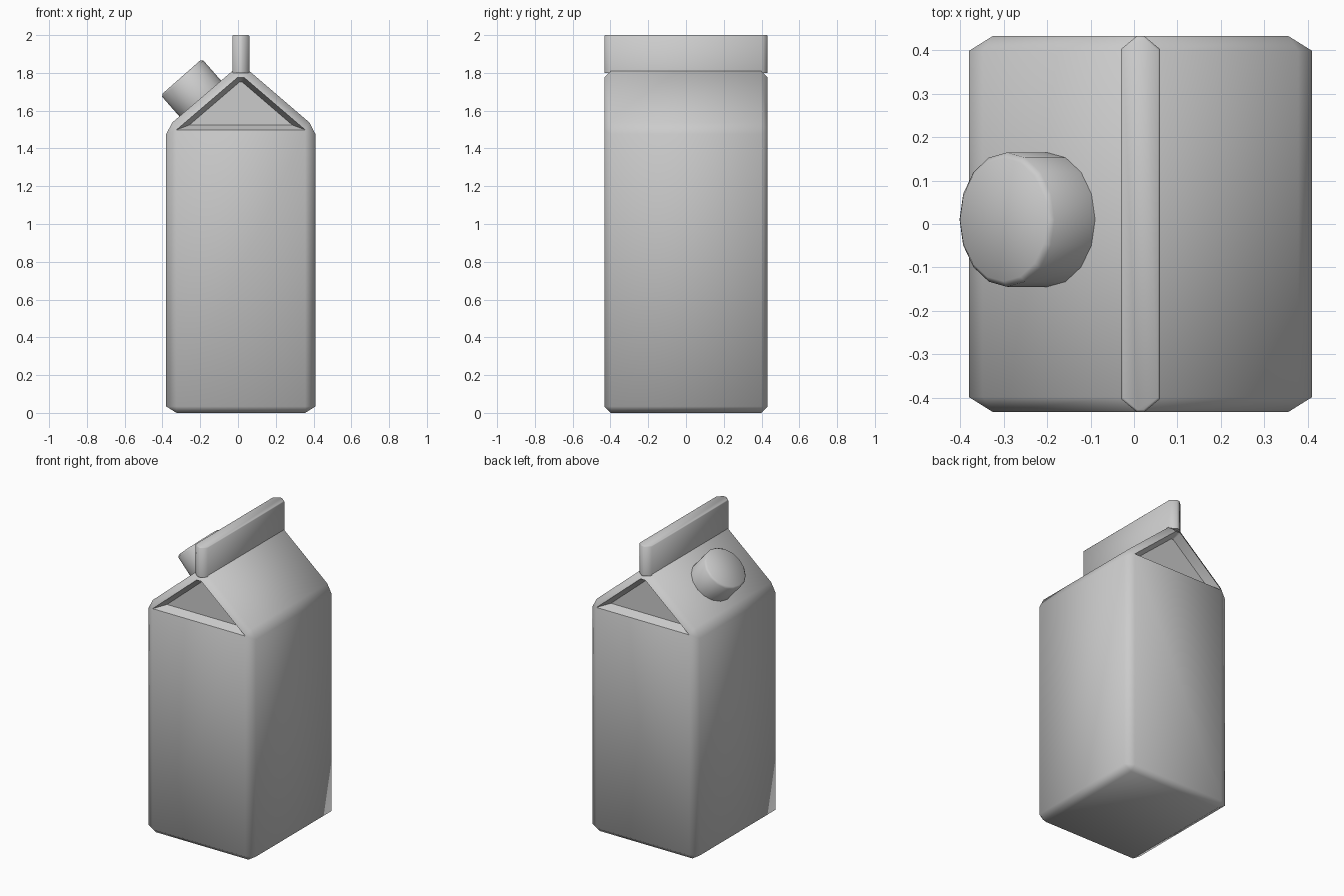
import bpy, bmesh, math
from mathutils import Matrix, Vector

if "Cube" in bpy.data.objects:
    bpy.data.objects.remove(bpy.data.objects["Cube"])

CX = 0.015        # carton centre line (the cap shifts it off zero)
HALF_Y = 0.432
STRETCH = 1.6     # chamfers are wider in x than in y

mat = bpy.data.materials.new("plain grey")
mat.diffuse_color = (0.6, 0.6, 0.6, 1)
mat.use_nodes = True
mat.node_tree.nodes["Principled BSDF"].inputs["Base Color"].default_value = mat.diffuse_color


def finish(name, bm, angle):
    bmesh.ops.recalc_face_normals(bm, faces=bm.faces[:])
    mesh = bpy.data.meshes.new(name)
    bm.to_mesh(mesh)
    bm.free()
    mesh.materials.append(mat)
    ob = bpy.data.objects.new(name, mesh)
    bpy.context.collection.objects.link(ob)
    bpy.ops.object.select_all(action='DESELECT')
    ob.select_set(True)
    bpy.context.view_layer.objects.active = ob
    bpy.ops.object.shade_smooth_by_angle(angle=math.radians(angle))
    return ob


def bevel(bm, edges, width):
    bmesh.ops.bevel(bm, geom=edges, offset=width, offset_type='OFFSET',
                    segments=1, profile=0.5, affect='EDGES')


# Carton body: gabled profile extruded along y
SHOULDER, RIDGE = 1.51, 1.81
profile = [(-0.395, 0), (0.395, 0), (0.395, SHOULDER),
           (0.045, RIDGE), (-0.045, RIDGE), (-0.395, SHOULDER)]
bm = bmesh.new()
front, back = [[bm.verts.new((x / STRETCH, y, z)) for x, z in profile]
               for y in (-HALF_Y, HALF_Y)]
for ring in (front, back):
    bm.faces.new([ring[i] for i in (0, 1, 2, 5)])
    bm.faces.new([ring[i] for i in (5, 2, 3, 4)])
for i in range(6):
    j = (i + 1) % 6
    bm.faces.new((front[i], front[j], back[j], back[i]))
bmesh.ops.recalc_face_normals(bm, faces=bm.faces[:])


def is_soft(e):
    a, b = (v.co for v in e.verts)
    along_y = abs(a.y - b.y) > 0.1
    at_shoulder = abs(a.z - SHOULDER) < 1e-4 and abs(b.z - SHOULDER) < 1e-4
    at_ridge = abs(a.z - RIDGE) < 1e-4 and abs(b.z - RIDGE) < 1e-4
    return not (at_shoulder and not along_y) and not (at_ridge and along_y)


bevel(bm, [e for e in bm.edges if is_soft(e)], 0.034)
bmesh.ops.scale(bm, vec=(STRETCH, 1, 1), verts=bm.verts[:])
bm.normal_update()

# Sunken triangular gable panels
gables = [f for f in bm.faces
          if abs(f.normal.y) > 0.99 and f.calc_center_median().z > 1.55]
bmesh.ops.inset_individual(bm, faces=gables, thickness=0.025, depth=-0.055,
                           use_even_offset=True)
bmesh.ops.translate(bm, vec=(CX, 0, 0), verts=bm.verts[:])
finish("carton_body", bm, 62)

# Sealed fin along the ridge
bm = bmesh.new()
bmesh.ops.create_cube(bm, size=1)
bmesh.ops.scale(bm, vec=(0.09 / 1.2, HALF_Y * 2, 0.2), verts=bm.verts[:])
bevel(bm, [e for e in bm.edges
           if abs(e.verts[0].co.z - e.verts[1].co.z) > 0.1], 0.03)
bmesh.ops.scale(bm, vec=(1.2, 1, 1), verts=bm.verts[:])
bevel(bm, [e for e in bm.edges if all(v.co.z > 0.09 for v in e.verts)], 0.005)
bmesh.ops.translate(bm, vec=(CX, 0, 1.9), verts=bm.verts[:])
finish("top_fin", bm, 62)

# Screw cap standing square on the left roof slope
bm = bmesh.new()
bmesh.ops.create_cone(bm, cap_ends=True, segments=16, radius1=0.15,
                      radius2=0.15, depth=0.16)
bevel(bm, [e for e in bm.edges if all(v.co.z > 0.07 for v in e.verts)], 0.012)
bmesh.ops.scale(bm, vec=(0.97, 1.03, 1), verts=bm.verts[:])
axis = Vector((-0.66, 0, 0.75)).normalized()
tilt = math.atan2(axis.x, axis.z)
centre = Vector((-0.30, 0.01, 1.778)) - axis * 0.08
bmesh.ops.transform(bm, verts=bm.verts[:],
                    matrix=Matrix.Translation(centre) @ Matrix.Rotation(tilt, 4, 'Y'))
finish("screw_cap", bm, 50)
